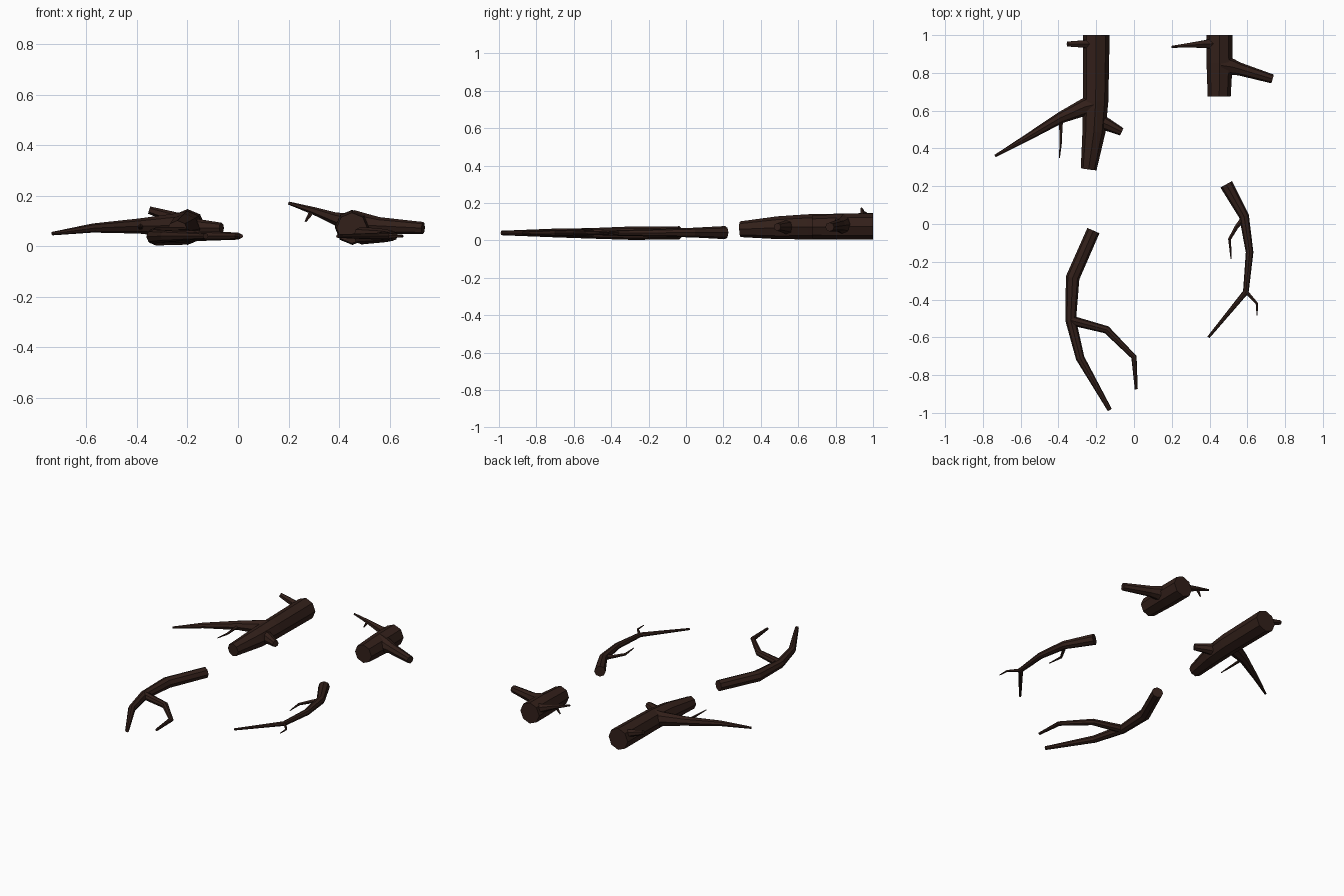
import bpy, bmesh, math
from mathutils import Vector

bark = bpy.data.materials.new("bark")
bark.diffuse_color = (0.032, 0.014, 0.010, 1)


def limb(name, path, sides=8):
    """Tapered faceted tube through (x, y, z, radius) points, vertex at the top."""
    bm = bmesh.new()
    pts = [Vector(p[:3]) for p in path]
    rings = []
    for i, p in enumerate(pts):
        a = (p - pts[i - 1]).normalized() if i else Vector()
        b = (pts[i + 1] - p).normalized() if i < len(pts) - 1 else Vector()
        t = (a + b).normalized()
        side = t.cross(Vector((0, 0, 1))).normalized()
        up = side.cross(t)
        # widen bends so the limb keeps its thickness
        mitre = 1.0
        if a.length and b.length:
            mitre = 1 / max(0.6, math.cos(a.angle(b) / 2))
        ring = []
        for k in range(sides):
            ang = 2 * math.pi * k / sides
            off = side * math.sin(ang) * mitre + up * math.cos(ang)
            ring.append(bm.verts.new(p + off * path[i][3]))
        rings.append(ring)
    for r0, r1 in zip(rings, rings[1:]):
        for k in range(sides):
            n = (k + 1) % sides
            bm.faces.new((r0[k], r0[n], r1[n], r1[k]))
    bm.faces.new(rings[0])
    bm.faces.new(rings[-1])
    bmesh.ops.recalc_face_normals(bm, faces=bm.faces)
    mesh = bpy.data.meshes.new(name)
    bm.to_mesh(mesh)
    bm.free()
    mesh.materials.append(bark)
    obj = bpy.data.objects.new(name, mesh)
    bpy.context.collection.objects.link(obj)
    return obj


# Long log with its limbs
limb("long_log", [(-0.20, 1.0, 0.076, 0.071), (-0.203, 0.65, 0.073, 0.067),
                  (-0.212, 0.49, 0.068, 0.061), (-0.24, 0.29, 0.06, 0.042)])
limb("long_log_branch", [(-0.20, 0.635, 0.08, 0.058), (-0.26, 0.62, 0.082, 0.046),
                         (-0.39, 0.562, 0.08, 0.03), (-0.575, 0.452, 0.072, 0.018),
                         (-0.735, 0.36, 0.05, 0.007)])
limb("long_log_twig", [(-0.385, 0.55, 0.078, 0.014), (-0.388, 0.52, 0.076, 0.009),
                       (-0.387, 0.44, 0.072, 0.007), (-0.395, 0.35, 0.076, 0.003)], 5)
limb("long_log_right_stub", [(-0.20, 0.55, 0.07, 0.045), (-0.14, 0.525, 0.072, 0.033),
                             (-0.065, 0.488, 0.072, 0.021)])
limb("long_log_left_stub", [(-0.22, 0.953, 0.10, 0.028), (-0.27, 0.953, 0.118, 0.022),
                            (-0.352, 0.953, 0.143, 0.015)], 6)

# Short log with its limbs
limb("short_log", [(0.452, 1.0, 0.075, 0.069), (0.453, 0.85, 0.074, 0.069),
                   (0.451, 0.675, 0.072, 0.061)])
limb("short_log_right_branch", [(0.46, 0.84, 0.083, 0.06), (0.52, 0.831, 0.083, 0.043),
                                (0.56, 0.82, 0.081, 0.034), (0.733, 0.768, 0.072, 0.024)])
limb("short_log_left_branch", [(0.43, 0.955, 0.095, 0.036), (0.38, 0.953, 0.111, 0.024),
                               (0.30, 0.947, 0.14, 0.015), (0.20, 0.938, 0.171, 0.006)], 6)
limb("short_log_twig", [(0.295, 0.946, 0.142, 0.011), (0.282, 0.945, 0.12, 0.008),
                        (0.267, 0.943, 0.097, 0.004)], 5)

# Forked branch
limb("forked_branch", [(-0.215, -0.035, 0.041, 0.035), (-0.325, -0.285, 0.039, 0.036),
                       (-0.335, -0.51, 0.038, 0.028), (-0.285, -0.71, 0.04, 0.023),
                       (-0.128, -0.985, 0.04, 0.012)])
limb("forked_branch_arm", [(-0.335, -0.51, 0.04, 0.026), (-0.145, -0.56, 0.041, 0.02),
                           (0.0, -0.705, 0.04, 0.014), (0.012, -0.875, 0.04, 0.008)])

# Slender branch with two twigs
limb("slender_branch", [(0.488, 0.21, 0.042, 0.035), (0.583, 0.04, 0.042, 0.026),
                        (0.612, -0.15, 0.041, 0.02), (0.592, -0.36, 0.04, 0.015),
                        (0.394, -0.6, 0.04, 0.007)])
limb("slender_branch_upper_twig", [(0.58, 0.025, 0.042, 0.018), (0.545, -0.012, 0.041, 0.011),
                                   (0.506, -0.08, 0.04, 0.008), (0.514, -0.185, 0.04, 0.003)], 5)
limb("slender_branch_lower_twig", [(0.592, -0.36, 0.04, 0.013), (0.612, -0.378, 0.04, 0.009),
                                   (0.65, -0.42, 0.04, 0.006), (0.652, -0.485, 0.04, 0.003)], 5)
